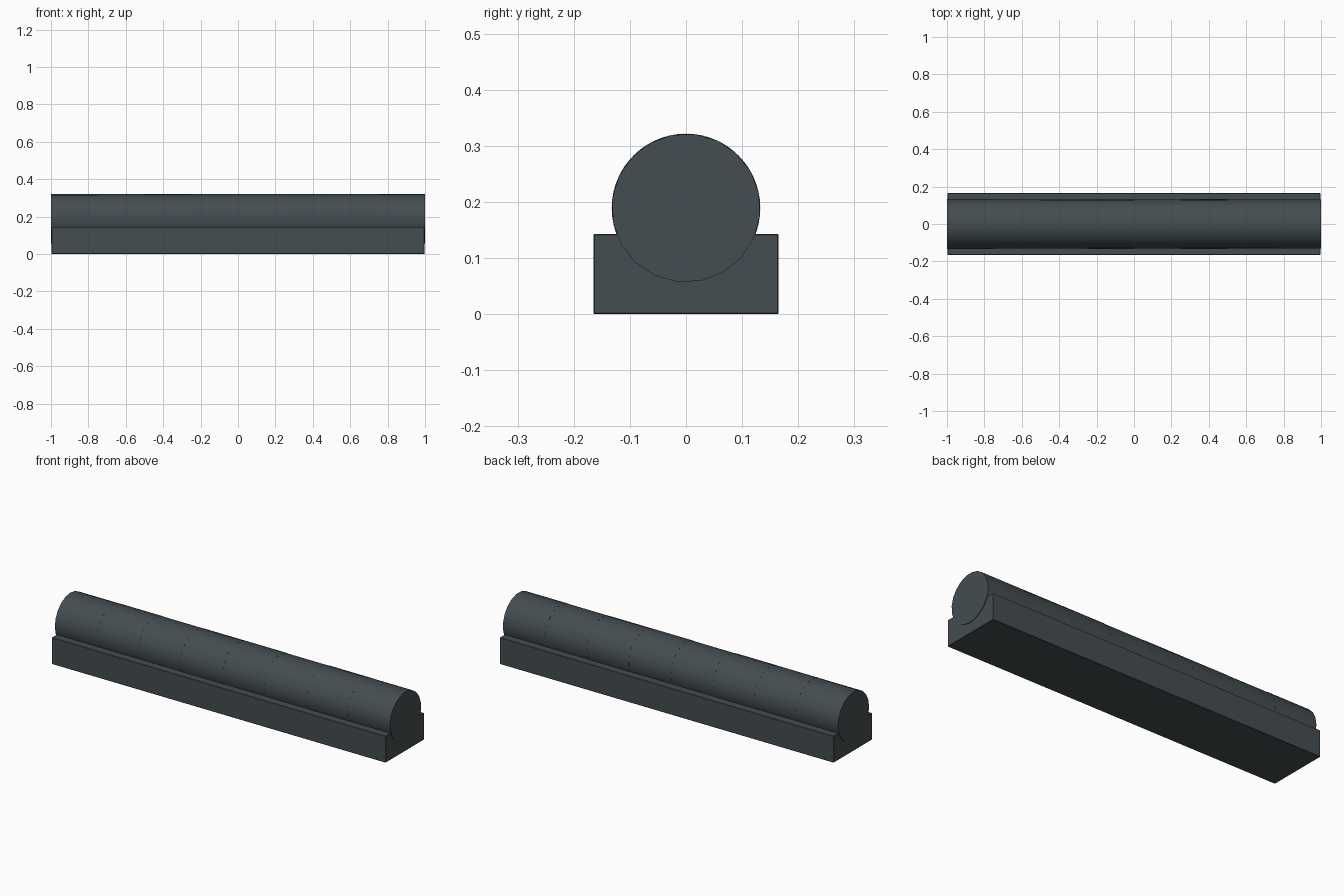
import bpy, math

if "Cube" in bpy.data.objects:
    bpy.data.objects.remove(bpy.data.objects["Cube"])

slate = bpy.data.materials.new("dark_slate")
slate.diffuse_color = (0.058, 0.074, 0.082, 1)
slate.use_nodes = True
slate.node_tree.nodes["Principled BSDF"].inputs["Base Color"].default_value = slate.diffuse_color

# long rectangular base with slightly eased edges
bpy.ops.mesh.primitive_cube_add(size=1, location=(0, 0, 0.0715))
base = bpy.context.object
base.name = "base_rail"
base.scale = (1.994, 0.33, 0.143)
bpy.ops.object.transform_apply(location=False, rotation=False, scale=True)
bev = base.modifiers.new("eased_edges", 'BEVEL')
bev.width = 0.002
bev.segments = 1
base.data.materials.append(slate)

# log made of eight short cylinders, each rolled a little
COUNT = 8
LENGTH = 2 / COUNT
SIDES = 20
for i in range(COUNT):
    x = -1 + LENGTH * (i + 0.5)
    roll = (i * 3 % COUNT) / COUNT * 2 * math.pi / SIDES
    bpy.ops.mesh.primitive_cylinder_add(vertices=SIDES, radius=0.1325, depth=LENGTH)
    seg = bpy.context.object
    seg.name = f"log_segment_{i + 1}"
    seg.rotation_euler = (0, math.pi / 2, 0)
    # roll about the long axis before tipping it over
    for v in seg.data.vertices:
        cx, cy = v.co.x, v.co.y
        v.co.x = cx * math.cos(roll) - cy * math.sin(roll)
        v.co.y = cx * math.sin(roll) + cy * math.cos(roll)
    seg.location = (x, 0, 0.189)
    seg.data.materials.append(slate)
    bpy.ops.object.shade_smooth_by_angle(angle=math.radians(35))
